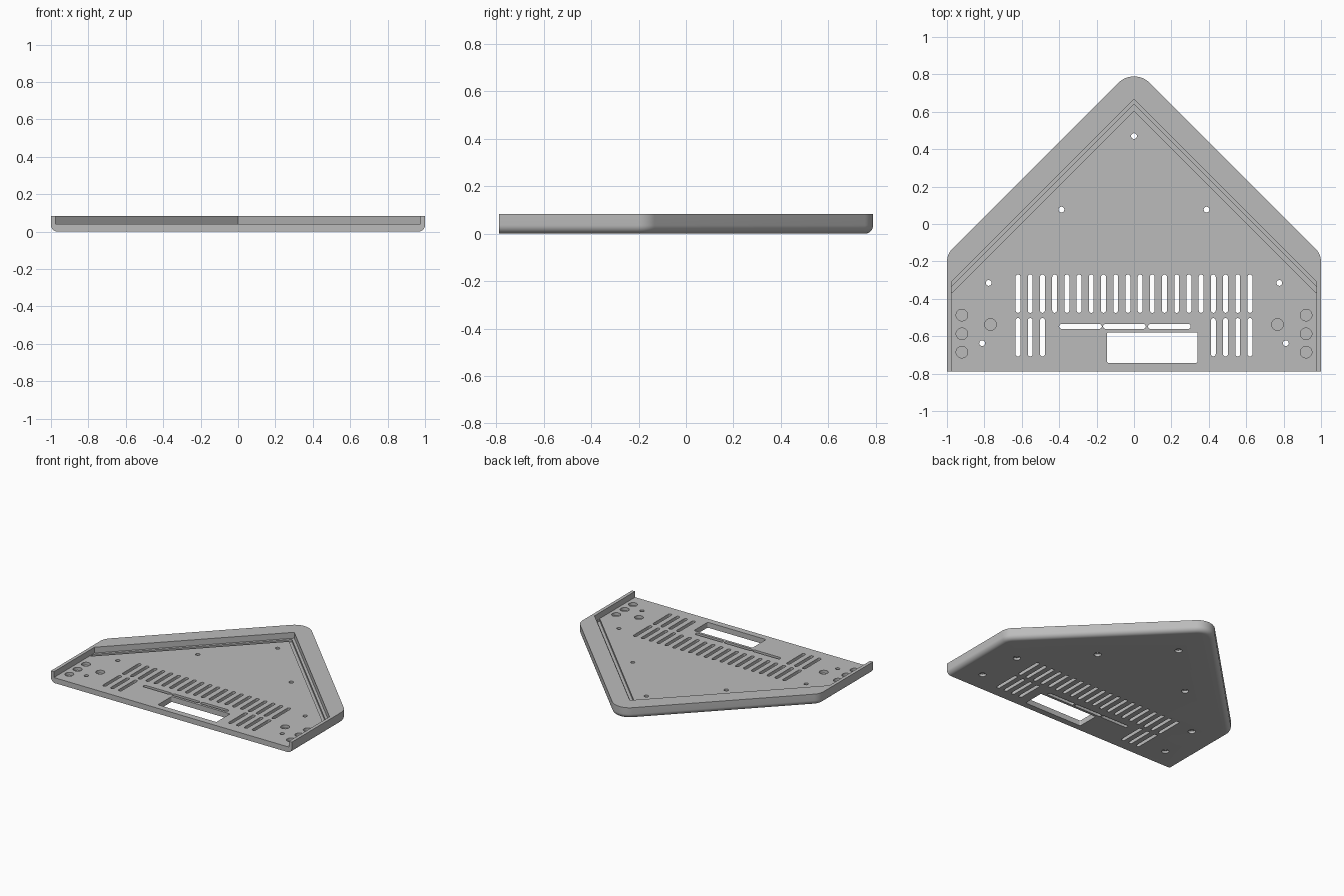
import bpy, bmesh, math

if "Cube" in bpy.data.objects:
    bpy.data.objects.remove(bpy.data.objects["Cube"])

FRONT, TOP, FLOOR = -0.789, 0.084, 0.04
FILLET = 0.036

grey = bpy.data.materials.new("light grey plastic")
grey.diffuse_color = (0.5, 0.5, 0.5, 1)
grey.use_nodes = True
grey.node_tree.nodes["Principled BSDF"].inputs["Base Color"].default_value = grey.diffuse_color


def loft(bm, rings):
    """Closed solid through a stack of equal-length point rings."""
    loops = [[bm.verts.new(p) for p in ring] for ring in rings]
    n = len(loops[0])
    for a, b in zip(loops, loops[1:]):
        for i in range(n):
            j = (i + 1) % n
            bm.faces.new((a[i], a[j], b[j], b[i]))
    bm.faces.new(loops[0][::-1])
    bm.faces.new(loops[-1])


def prism(bm, pts, z0, z1):
    loft(bm, [[(x, y, z) for x, y in pts] for z in (z0, z1)])


def arc(cx, cy, r, a0, a1, n):
    return [(cx + r * math.cos(math.radians(a0 + (a1 - a0) * i / n)),
             cy + r * math.sin(math.radians(a0 + (a1 - a0) * i / n)))
            for i in range(n + 1)]


def circle(x, y, r, n=24):
    return arc(x, y, r, 0, 360, n)[:-1]


def slot(x0, x1, y0, y1):
    """Rounded-end slot along its longer direction."""
    r = min(x1 - x0, y1 - y0) / 2
    if y1 - y0 > x1 - x0:
        return arc(x0 + r, y1 - r, r, 0, 180, 10) + arc(x0 + r, y0 + r, r, 180, 360, 10)
    return arc(x1 - r, y0 + r, r, -90, 90, 10) + arc(x0 + r, y0 + r, r, 90, 270, 10)


def make(name, bm):
    bmesh.ops.recalc_face_normals(bm, faces=bm.faces)
    me = bpy.data.meshes.new(name)
    bm.to_mesh(me)
    bm.free()
    me.materials.append(grey)
    ob = bpy.data.objects.new(name, me)
    bpy.context.collection.objects.link(ob)
    return ob


def cut(target, cutter):
    mod = target.modifiers.new("cut", 'BOOLEAN')
    mod.operation, mod.solver, mod.object = 'DIFFERENCE', 'EXACT', cutter
    bpy.context.view_layer.objects.active = target
    bpy.ops.object.modifier_apply(modifier=mod.name)
    bpy.data.objects.remove(cutter)


def outline(d):
    """House-shaped outline, inset by d on all sides but the front."""
    right = [(1 - d, FRONT)] + arc(0.9, -0.203, 0.1 - d, 0, 45, 8)
    left = [(-x, y) for x, y in reversed(right)]
    return right + arc(0, 0.669, 0.12 - d, 45, 135, 20) + left


# Tray body with rounded bottom edge
bm = bmesh.new()
rings = []
for i in range(9):
    a = math.pi / 2 * i / 8
    z, d = FILLET * (1 - math.cos(a)), FILLET * (1 - math.sin(a))
    rings.append([(x, y, z) for x, y in outline(d)])
rings.append([(x, y, TOP) for x, y in outline(0)])
loft(bm, rings)
tray = make("tray", bm)

# Interior pocket, open at the front
bm = bmesh.new()
prism(bm, [(-0.975, -0.9), (0.975, -0.9), (0.975, -0.308), (0, 0.667), (-0.975, -0.308)],
      FLOOR, 0.2)
cut(tray, make("pocket_cutter", bm))

bm = bmesh.new()
# Groove running beside the sloping walls
prism(bm, [(0, 0.605), (0.97, -0.365), (0.9745, -0.365), (0.9745, -0.335), (0, 0.64),
           (-0.9745, -0.335), (-0.9745, -0.365), (-0.97, -0.365)], 0.022, 0.055)

# Vent slots: full upper row, partial lower row
for i in range(20):
    x = -0.62 + i * 1.24 / 19
    prism(bm, slot(x - 0.013, x + 0.013, -0.475, -0.27), -0.1, 0.1)
    if i < 3 or i > 15:
        prism(bm, slot(x - 0.013, x + 0.013, -0.708, -0.503), -0.1, 0.1)

# Narrow slots above the window
for x in (-0.4, -0.165, 0.075):
    prism(bm, slot(x, x + 0.228, -0.561, -0.534), -0.1, 0.1)

# Window with slightly rounded corners
r = 0.008
prism(bm, arc(0.34 - r, -0.58 - r, r, 0, 90, 4) + arc(-0.145 + r, -0.58 - r, r, 90, 180, 4)
      + arc(-0.145 + r, -0.742 + r, r, 180, 270, 4) + arc(0.34 - r, -0.742 + r, r, 270, 360, 4),
      -0.1, 0.1)

# Screw holes, counterbored from below
for hx, y in ((0, 0.47), (0.388, 0.077), (0.777, -0.315), (0.812, -0.637)):
    for x in {hx, -hx}:
        loft(bm, [[(px, py, z) for px, py in circle(x, y, r)]
                  for r, z in ((0.025, -0.1), (0.025, 0.018), (0.0155, 0.018), (0.0155, 0.1))])

# Blind round recesses in the floor
for s in (-1, 1):
    for x, y in ((0.92, -0.487), (0.92, -0.587), (0.92, -0.685), (0.767, -0.537)):
        prism(bm, circle(s * x, y, 0.031, 32), 0.018, 0.1)
cut(tray, make("opening_cutter", bm))

# Smooth fillets, crisp edges
bpy.ops.object.select_all(action='DESELECT')
tray.select_set(True)
bpy.context.view_layer.objects.active = tray
bpy.ops.object.shade_smooth_by_angle(angle=math.radians(30))
